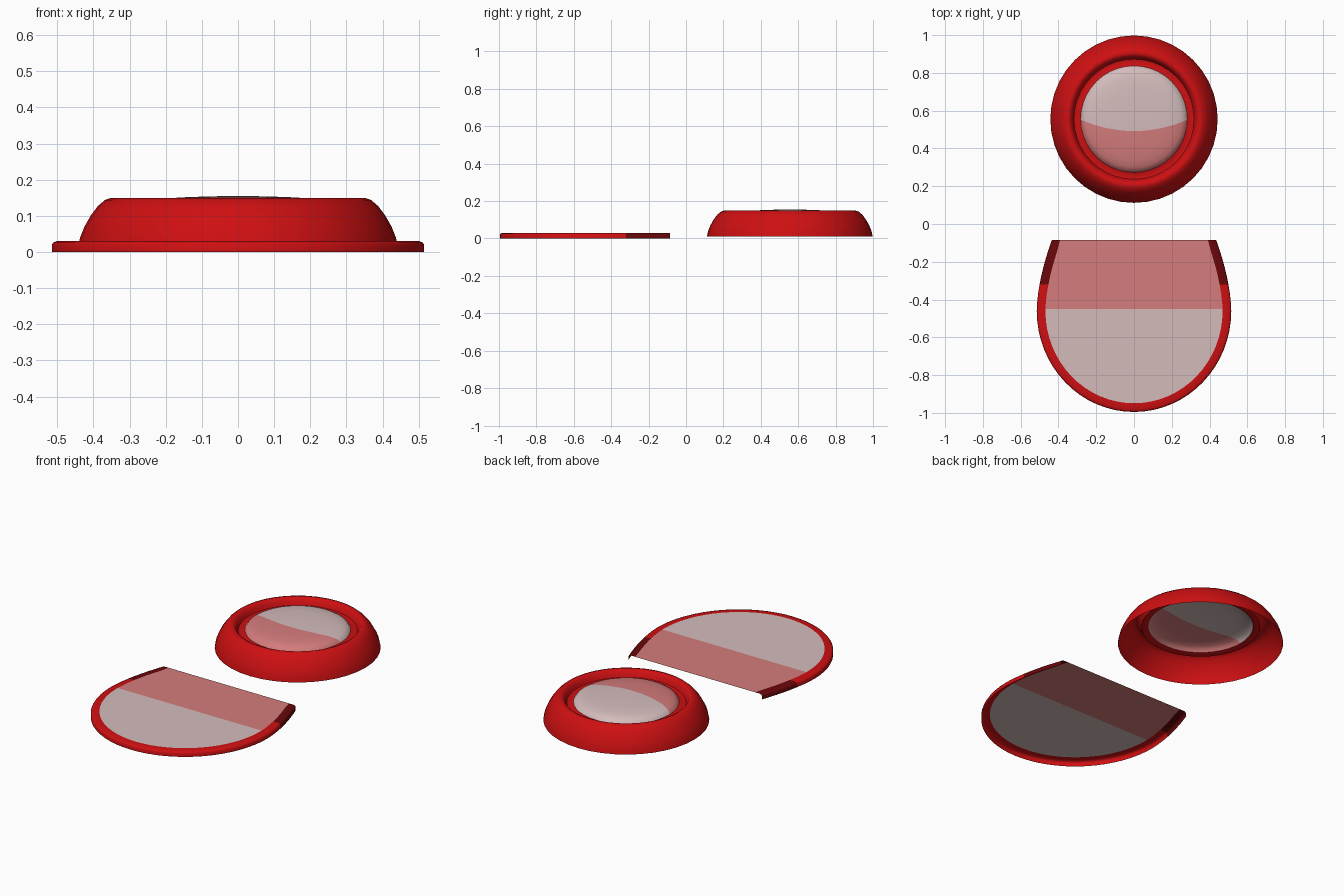
import bpy, bmesh, math
from mathutils import Vector

if "Cube" in bpy.data.objects:
    bpy.data.objects.remove(bpy.data.objects["Cube"])


def material(name, rgb):
    m = bpy.data.materials.new(name)
    m.diffuse_color = (*rgb, 1)
    m.use_nodes = True
    m.node_tree.nodes["Principled BSDF"].inputs["Base Color"].default_value = m.diffuse_color
    return m


RED = material("red", (0.62, 0.005, 0.006))
DARK = material("dark red", (0.14, 0.002, 0.003))
WHITE = material("pale pink white", (0.66, 0.50, 0.50))
PINK = material("pink", (0.66, 0.20, 0.20))


def finish(name, bm, mats):
    bm.normal_update()
    if sum(f.normal.z * f.calc_area() for f in bm.faces) < 0:
        bmesh.ops.reverse_faces(bm, faces=bm.faces[:])
    me = bpy.data.meshes.new(name)
    bm.to_mesh(me)
    bm.free()
    for m in mats:
        me.materials.append(m)
    ob = bpy.data.objects.new(name, me)
    bpy.context.collection.objects.link(ob)
    bpy.context.view_layer.objects.active = ob
    ob.select_set(True)
    bpy.ops.object.shade_smooth_by_angle(angle=math.radians(45))
    ob.select_set(False)


def split(bm, y):
    # cut the mesh along y and mark the faces behind the cut
    bmesh.ops.bisect_plane(bm, geom=bm.verts[:] + bm.edges[:] + bm.faces[:],
                           plane_co=(0, y, 0), plane_no=(0, 1, 0))
    for f in bm.faces:
        f.material_index = int(f.calc_center_median().y > y)


def bridge(bm, rings, closed):
    for a, b in zip(rings, rings[1:]):
        n = len(a)
        for i in range(n if closed else n - 1):
            j = (i + 1) % n
            bm.faces.new((a[i], a[j], b[j], b[i]))


CY, SEG = 0.555, 40


def lathe(profile):
    bm = bmesh.new()
    rings = [[bm.verts.new((r * math.cos(2 * math.pi * i / SEG),
                            CY + r * math.sin(2 * math.pi * i / SEG), z))
              for i in range(SEG)] for r, z in profile if r > 0]
    bridge(bm, rings, True)
    if profile[-1][0] == 0:
        tip = bm.verts.new((0, CY, profile[-1][1]))
        for i in range(SEG):
            bm.faces.new((rings[-1][i], rings[-1][(i + 1) % SEG], tip))
    return bm


# hollow round ring with an inner groove
finish("round_ring", lathe([
    (0.443, 0.01), (0.437, 0.04), (0.425, 0.07), (0.408, 0.10), (0.388, 0.127),
    (0.368, 0.144), (0.35, 0.15), (0.335, 0.143), (0.325, 0.125), (0.318, 0.11),
    (0.308, 0.107), (0.282, 0.115)]), [RED])

# domed centre, two colours divided by a shallow curve
bm = lathe([(0.282, 0.115), (0.272, 0.129), (0.255, 0.138), (0.22, 0.146),
            (0.16, 0.151), (0.08, 0.154), (0, 0.155)])
for v in bm.verts:
    v.co.y -= 0.75 * v.co.x ** 2
split(bm, 0.492)
for v in bm.verts:
    v.co.y += 0.75 * v.co.x ** 2
finish("domed_centre", bm, [PINK, WHITE])

# shield outline, right half from the straight back edge to the front tip
TOP, MID = -0.085, -0.46
half = [Vector((0.515 - 0.08 * (t / 8) ** 1.7, MID + (TOP - MID) * t / 8))
        for t in range(8, 0, -1)]
half += [Vector((0.515 * math.cos(a), MID - 0.535 * math.sin(a)))
         for a in (math.pi / 2 * i / 16 for i in range(17))]
outline = half + [Vector((-p.x, p.y)) for p in half[-2::-1]]


def offset(d):
    pts, n = [], len(outline)
    for i, p in enumerate(outline):
        t = (outline[min(i + 1, n - 1)] - outline[max(i - 1, 0)]).normalized()
        q = p + Vector((t.y, -t.x)) * d
        if i in (0, n - 1):
            q.y = TOP
        pts.append(q)
    return pts


def rail(bm, d, z):
    return [bm.verts.new((p.x, p.y, z)) for p in offset(d)]


# plate rim, darker towards the back
bm = bmesh.new()
bridge(bm, [rail(bm, d, z) for d, z in
            [(0, 0), (0, 0.02), (0.004, 0.026), (0.014, 0.03), (0.046, 0.03)]], False)
split(bm, -0.32)
finish("plate_rim", bm, [RED, DARK])

# flat plate inside the rim
bm = bmesh.new()
v = rail(bm, 0.046, 0.03)
n = len(v) - 1
for i in range(n // 2 - 1):
    bm.faces.new((v[i], v[i + 1], v[n - i - 1], v[n - i]))
bm.faces.new((v[n // 2 - 1], v[n // 2], v[n // 2 + 1]))
split(bm, -0.45)
finish("shield_plate", bm, [WHITE, PINK])
